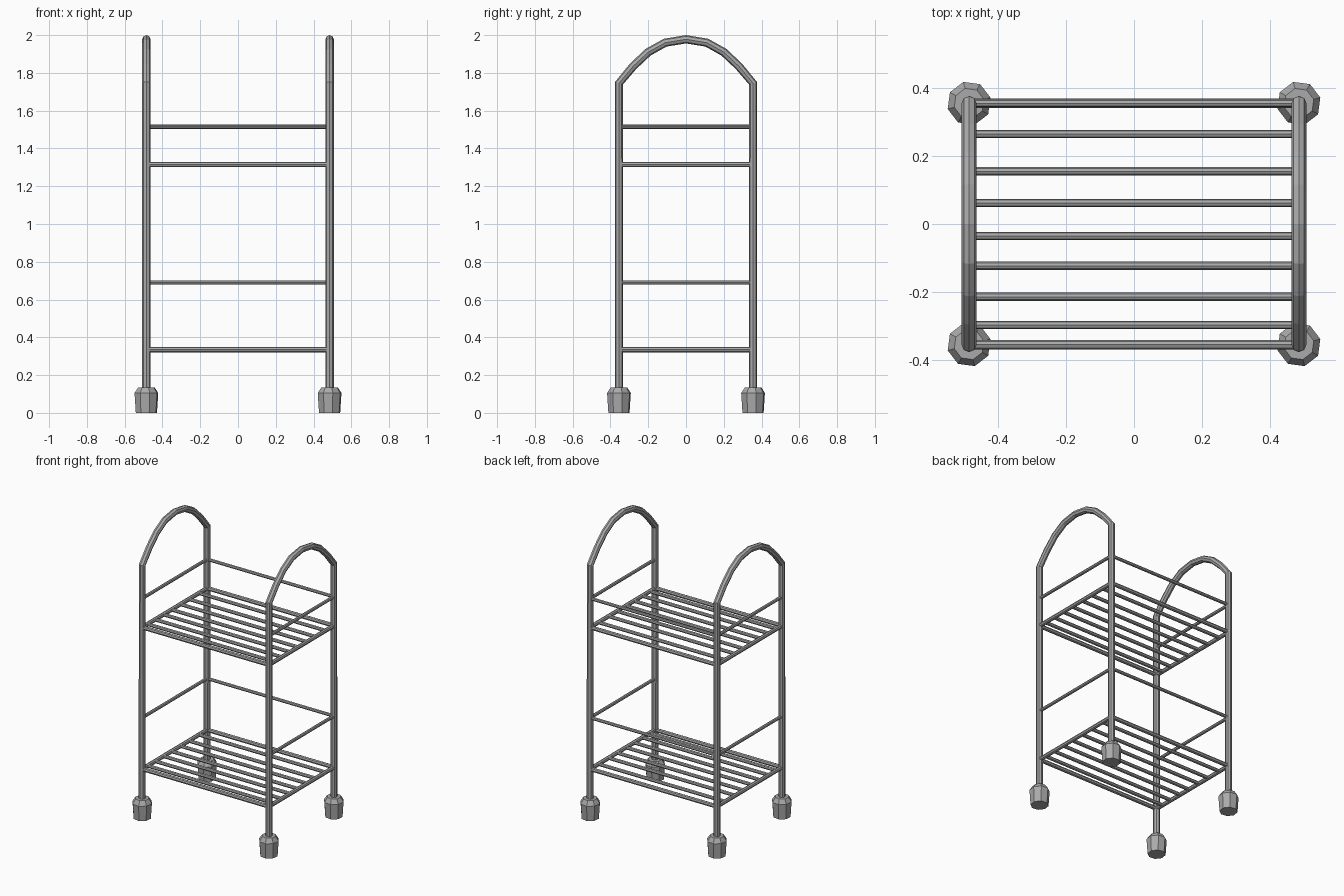
import bpy
import bmesh
from math import pi
from mathutils import Matrix

cube = bpy.data.objects.get("Cube")
if cube:
    bpy.data.objects.remove(cube, do_unlink=True)

steel = bpy.data.materials.new("grey steel")
steel.use_nodes = True
steel.diffuse_color = (0.4, 0.4, 0.4, 1)
steel.node_tree.nodes["Principled BSDF"].inputs["Base Color"].default_value = (0.4, 0.4, 0.4, 1)

X, Y = 0.485, 0.355


def tube(name, points, radius):
    """Eight-sided capped tube along a path."""
    curve = bpy.data.curves.new(name, "CURVE")
    curve.dimensions = "3D"
    curve.bevel_depth = radius
    curve.bevel_resolution = 2
    curve.use_fill_caps = True
    spline = curve.splines.new("POLY")
    spline.points.add(len(points) - 1)
    for p, co in zip(spline.points, points):
        p.co = (*co, 1)
    curve.materials.append(steel)
    obj = bpy.data.objects.new(name, curve)
    bpy.context.collection.objects.link(obj)
    # Turn the curve into a mesh with flat facets
    mesh = bpy.data.meshes.new_from_object(obj.evaluated_get(bpy.context.evaluated_depsgraph_get()))
    bpy.data.objects.remove(obj, do_unlink=True)
    mesh.shade_flat()
    result = bpy.data.objects.new(name, mesh)
    bpy.context.collection.objects.link(result)


def foot(name, x, y):
    """Octagonal foot with a tapered body and chamfered top."""
    bm = bmesh.new()
    for r1, r2, z1, z2 in ((0.058, 0.065, 0.0, 0.105), (0.065, 0.045, 0.105, 0.135)):
        bmesh.ops.create_cone(bm, cap_ends=True, segments=8, radius1=r1, radius2=r2, depth=z2 - z1,
                              matrix=Matrix.Translation((x, y, (z1 + z2) / 2)) @ Matrix.Rotation(pi / 12, 4, "Z"))
    mesh = bpy.data.meshes.new(name)
    bm.to_mesh(mesh)
    bm.free()
    mesh.materials.append(steel)
    bpy.context.collection.objects.link(bpy.data.objects.new(name, mesh))


# Side frames: two posts joined by an arched handle
half_arch = [(Y, 0.12), (Y, 1.745), (0.28, 1.835), (0.2, 1.91), (0.11, 1.96)]
arch = [(-y, z) for y, z in half_arch] + [(0, 1.978)] + half_arch[::-1]
for side, sx in (("left", 1), ("right", -1)):
    tube(f"{side}_side_frame", [(sx * X, y, z) for y, z in arch], 0.022)
    for end, sy in (("front", -1), ("back", 1)):
        foot(f"{end}_{side}_foot", sx * X, sy * Y)

# Shelves: rectangular frame and slats
slats = (0.265, 0.155, 0.062, -0.035, -0.123, -0.214, -0.297)
for shelf, z in (("lower", 0.335), ("upper", 1.315)):
    for sx in (-1, 1):
        tube(f"{shelf}_shelf_side", [(sx * X, -Y, z), (sx * X, Y, z)], 0.014)
    for sy in (-1, 1):
        tube(f"{shelf}_shelf_edge", [(-X, sy * Y, z), (X, sy * Y, z)], 0.014)
    for y in slats:
        tube(f"{shelf}_shelf_slat", [(-X, y, z), (X, y, z)], 0.012)

# Guard rails around the sides and back
for level, z, r in (("lower", 0.69, 0.011), ("upper", 1.515, 0.011)):
    for sx in (-1, 1):
        tube(f"{level}_side_rail", [(sx * X, -Y, z), (sx * X, Y, z)], r)
    tube(f"{level}_back_rail", [(-X, Y, z), (X, Y, z)], r)
